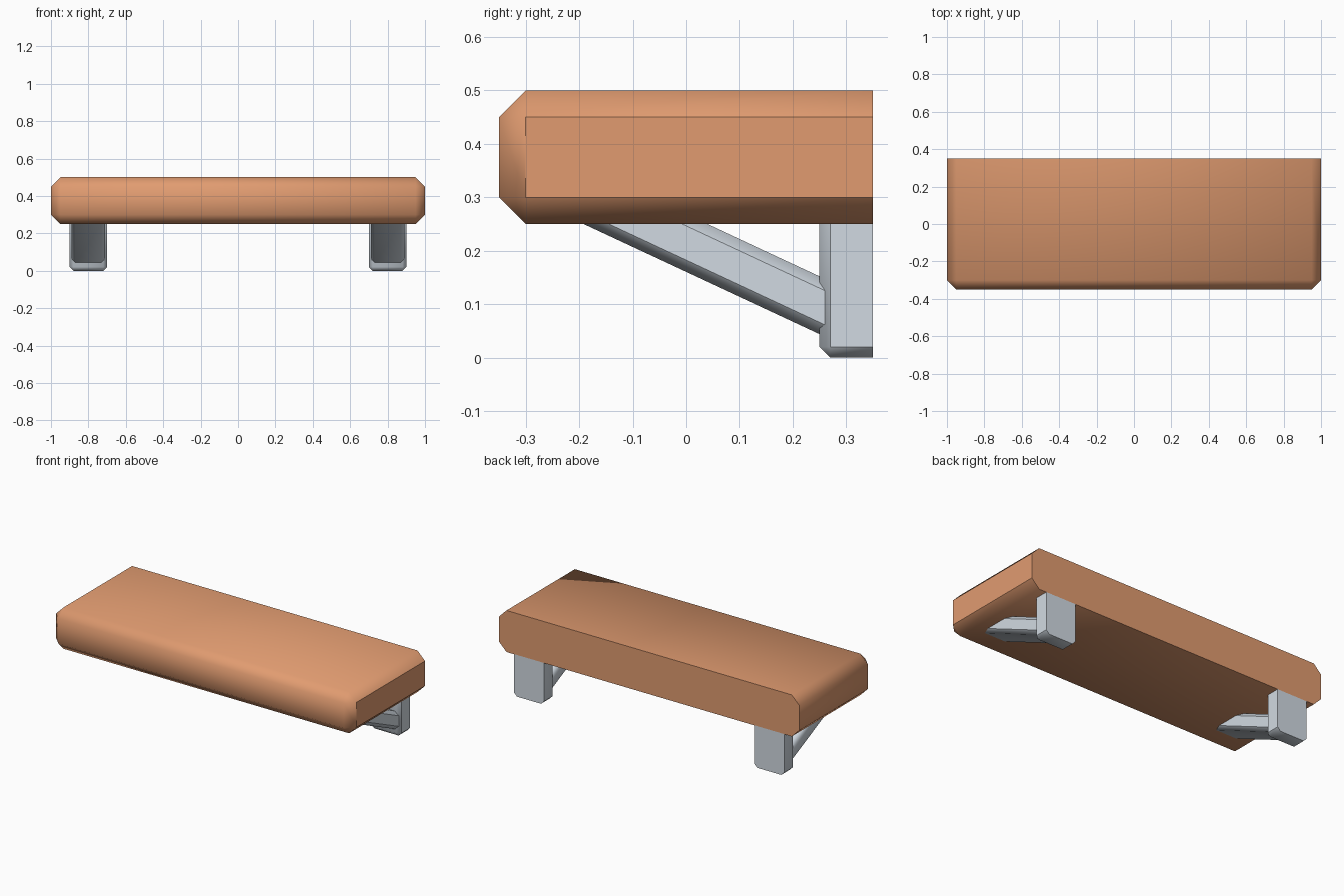
import bpy, bmesh, math
from mathutils import Matrix, Vector

if "Cube" in bpy.data.objects:
    bpy.data.objects.remove(bpy.data.objects["Cube"])


def material(name, rgb):
    m = bpy.data.materials.new(name)
    m.diffuse_color = (*rgb, 1)
    m.use_nodes = True
    m.node_tree.nodes["Principled BSDF"].inputs["Base Color"].default_value = m.diffuse_color
    return m


wood = material("warm wood", (0.75, 0.33, 0.163))
metal = material("pale metal", (0.64, 0.70, 0.76))


def box(lo, hi):
    bm = bmesh.new()
    bmesh.ops.create_cube(bm, size=1)
    lo, hi = Vector(lo), Vector(hi)
    for v in bm.verts:
        v.co = (lo + hi) / 2 + Vector(a * b for a, b in zip(v.co, hi - lo))
    return bm


def chamfer(bm, width, keep):
    edges = [e for e in bm.edges if keep((e.verts[0].co + e.verts[1].co) / 2, e)]
    bmesh.ops.bevel(bm, geom=edges, offset=width, offset_type='OFFSET',
                    segments=1, profile=0.5, affect='EDGES', clamp_overlap=False)


def finish(bm, name, mat, flat_normals):
    bmesh.ops.recalc_face_normals(bm, faces=bm.faces[:])
    bm.normal_update()
    for f in bm.faces:
        f.smooth = True
    for e in bm.edges:
        if len(e.link_faces) == 2:
            e.smooth = e.calc_face_angle(0) < math.radians(50)
    # chosen flat faces keep crisp borders
    for f in bm.faces:
        if any(f.normal.dot(Vector(n)) > 0.99 for n in flat_normals):
            for e in f.edges:
                e.smooth = False
    me = bpy.data.meshes.new(name)
    bm.to_mesh(me)
    bm.free()
    me.materials.append(mat)
    ob = bpy.data.objects.new(name, me)
    bpy.context.collection.objects.link(ob)
    return ob


# shelf board: chamfered everywhere except along the flat back
bm = box((-1, -0.35, 0.25), (1, 0.35, 0.5))
chamfer(bm, 0.05, lambda c, e: c.y < 0.349)
finish(bm, "shelf_board", wood, [(1, 0, 0), (0, 1, 0)])

for side, x in (("left", -0.8), ("right", 0.8)):
    # wall post: flat against the wall, top tucked under the board
    bm = box((x - 0.1, 0.25, 0), (x + 0.1, 0.35, 0.251))
    chamfer(bm, 0.02, lambda c, e: c.y < 0.349 and c.z < 0.25)
    finish(bm, side + "_wall_post", metal, [(1, 0, 0), (0, 1, 0)])

    # diagonal brace: chamfered bar cut off inside the board and the post
    bm = box((-0.09, -0.6, -0.049), (0.09, 0.2, 0.049))
    chamfer(bm, 0.02, lambda c, e: abs(e.verts[0].co.y - e.verts[1].co.y) > 0.1)
    bm.transform(Matrix.Translation((x, 0.25, 0.098)) @ Matrix.Rotation(math.radians(-25), 4, 'X'))
    for co, no in (((0, 0, 0.252), (0, 0, 1)), ((0, 0.275, 0), (0, 1, 0))):
        cut = bmesh.ops.bisect_plane(bm, geom=bm.verts[:] + bm.edges[:] + bm.faces[:],
                                     plane_co=co, plane_no=no, clear_outer=True)
        bmesh.ops.holes_fill(bm, edges=[g for g in cut["geom_cut"] if isinstance(g, bmesh.types.BMEdge)])
    finish(bm, side + "_brace", metal, [(1, 0, 0), (0, 1, 0), (0, 0, 1)])
